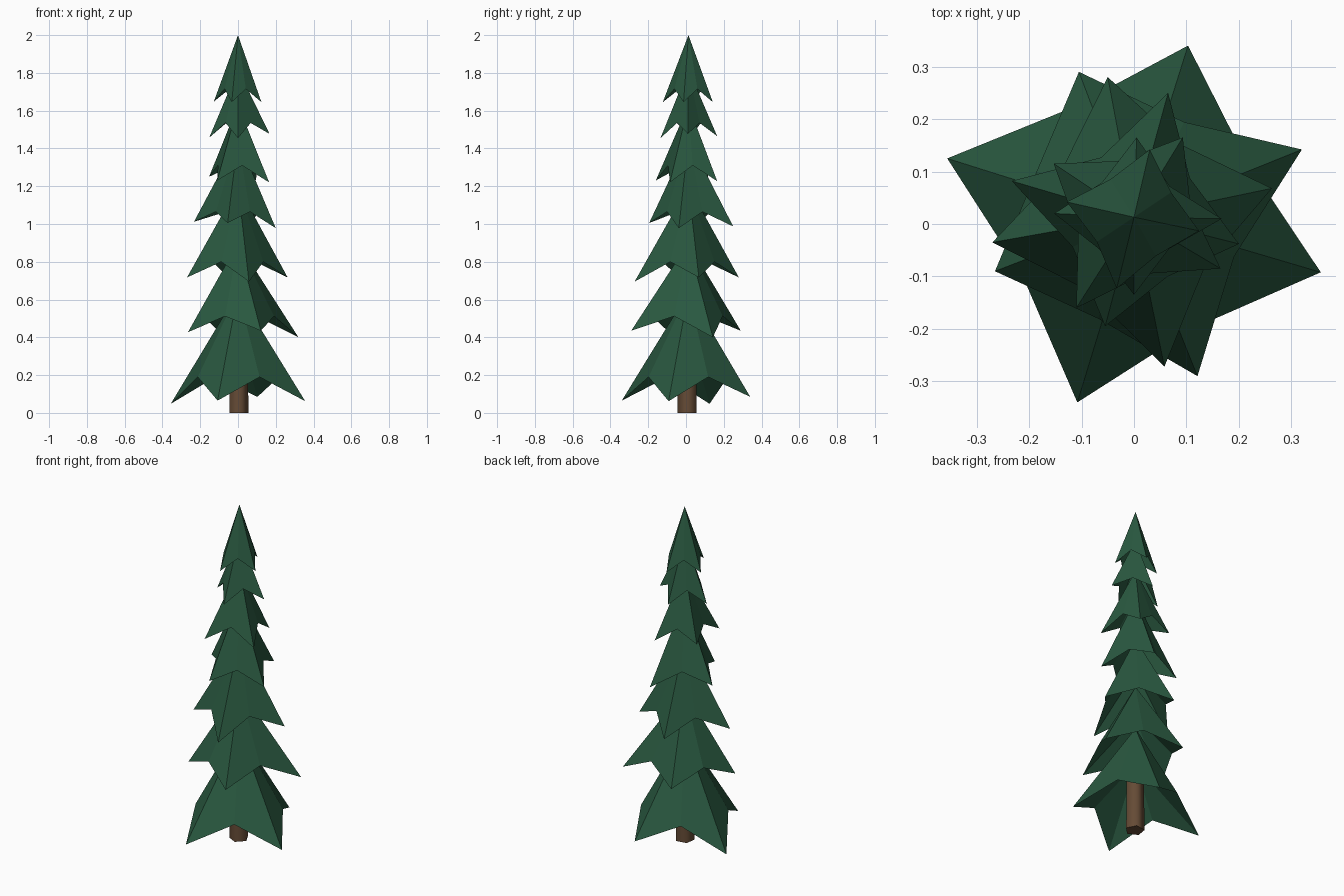
import bpy
import bmesh
from math import radians
from mathutils import Matrix

cube = bpy.data.objects.get("Cube")
if cube:
    bpy.data.objects.remove(cube, do_unlink=True)

CENTRE_Y = 0.013


def make_material(name, rgb):
    mat = bpy.data.materials.new(name)
    mat.use_nodes = True
    mat.diffuse_color = (*rgb, 1)
    mat.node_tree.nodes["Principled BSDF"].inputs["Base Color"].default_value = (*rgb, 1)
    return mat


def finish(bm, name, mat):
    mesh = bpy.data.meshes.new(name)
    bm.to_mesh(mesh)
    bm.free()
    mesh.materials.append(mat)
    obj = bpy.data.objects.new(name, mesh)
    bpy.context.collection.objects.link(obj)


def bough_tier(name, apex_z, notch_r, notch_z, tips, mat):
    """Four-pointed star cone with a recessed underside: drooping tips, raised notches."""
    bm = bmesh.new()
    apex = bm.verts.new((0, CENTRE_Y, apex_z))
    recess = bm.verts.new((0, CENTRE_Y, (apex_z + notch_z) / 2))
    ring = []
    for tip, nxt in zip(tips, tips[1:] + tips[:1]):
        # notch points outward halfway between neighbouring tips
        mx, my = tip[0] + nxt[0], tip[1] + nxt[1] - 2 * CENTRE_Y
        k = notch_r / (mx * mx + my * my) ** 0.5
        ring.append(bm.verts.new(tip))
        ring.append(bm.verts.new((mx * k, my * k + CENTRE_Y, notch_z)))
    for a, b in zip(ring, ring[1:] + ring[:1]):
        bm.faces.new((a, b, apex))
        bm.faces.new((b, a, recess))
    finish(bm, name, mat)


needles = make_material("needle green", (0.0225, 0.098, 0.051))
bark = make_material("bark brown", (0.13, 0.07, 0.036))

# Trunk: five-sided, smooth around the side with crisp ends
bm = bmesh.new()
bmesh.ops.create_cone(bm, cap_ends=True, segments=5, radius1=0.054, radius2=0.05, depth=0.34,
                      matrix=Matrix.Translation((0.002, 0.008, 0.17)) @ Matrix.Rotation(radians(45), 4, "Z"))
for face in bm.faces:
    face.smooth = abs(face.normal.z) < 0.5
for edge in bm.edges:
    edge.smooth = all(f.smooth for f in edge.link_faces)
finish(bm, "trunk", bark)

# Bough tiers: apex height, notch radius, notch height, tips counter-clockwise
tiers = [
    (0.64, 0.24, 0.19, [(0.103, 0.34, 0.085), (-0.356, 0.125, 0.048), (-0.108, -0.34, 0.065), (0.356, -0.092, 0.062)]),
    (0.90, 0.205, 0.512, [(0.32, 0.142, 0.40), (-0.105, 0.29, 0.435), (-0.265, -0.09, 0.427), (0.121, -0.29, 0.435)]),
    (1.20, 0.165, 0.80, [(0.263, 0.068, 0.717), (-0.05, 0.28, 0.717), (-0.27, -0.035, 0.717), (0.058, -0.272, 0.695)]),
    (1.45, 0.13, 1.065, [(0.20, -0.038, 0.978), (0.065, 0.25, 0.987), (-0.233, 0.082, 1.012), (-0.055, -0.195, 1.005)]),
    (1.63, 0.11, 1.31, [(0.165, -0.085, 1.22), (0.093, 0.165, 1.227), (-0.153, 0.115, 1.25), (-0.11, -0.16, 1.23)]),
    (1.82, 0.09, 1.535, [(0.167, 0.01, 1.477), (0.005, 0.165, 1.465), (-0.152, 0.02, 1.458), (0, -0.135, 1.455)]),
    (2.00, 0.085, 1.715, [(0.124, -0.013, 1.645), (0.03, 0.142, 1.645), (-0.128, 0.042, 1.648), (-0.033, -0.123, 1.645)]),
]
for i, (apex_z, notch_r, notch_z, tips) in enumerate(tiers, 1):
    bough_tier(f"bough_tier_{i}", apex_z, notch_r, notch_z, tips, needles)
